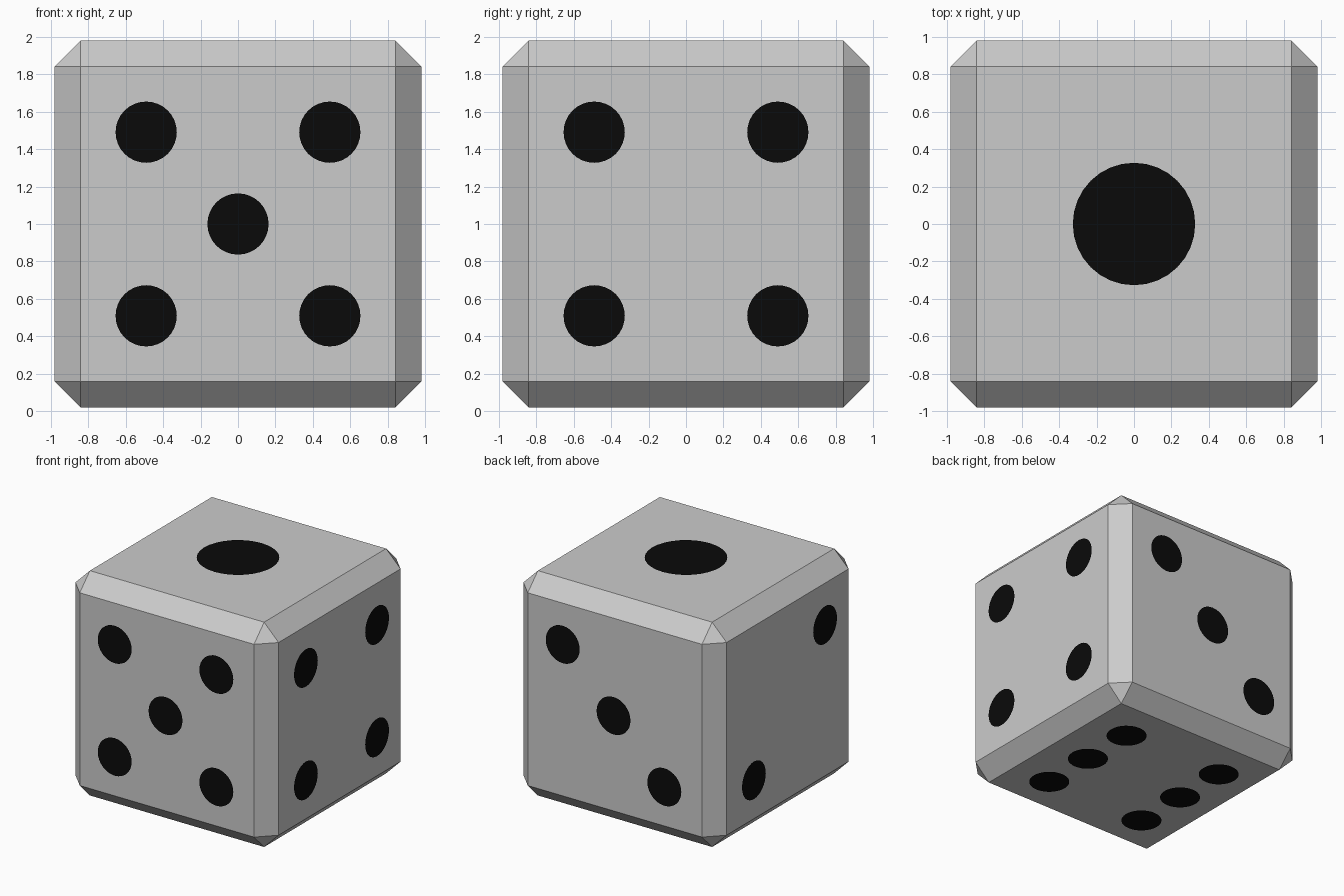
import bpy, bmesh
from mathutils import Vector, Matrix

if "Cube" in bpy.data.objects:
    bpy.data.objects.remove(bpy.data.objects["Cube"])

HALF, CHAMFER = 0.9815, 0.14     # body half size and edge chamfer
FLOAT = 1.0                      # distance of the flat pips from the centre
D, R = 0.491, 0.1636             # pip spacing and radius
CENTRE = Vector((0, 0, 1))

black = bpy.data.materials.new("pip_black")
black.diffuse_color = (0.003, 0.003, 0.003, 1)
black.use_nodes = True
black.node_tree.nodes["Principled BSDF"].inputs["Base Color"].default_value = black.diffuse_color


def add_object(name, bm, material=None):
    mesh = bpy.data.meshes.new(name)
    bm.to_mesh(mesh)
    bm.free()
    if material:
        mesh.materials.append(material)
    obj = bpy.data.objects.new(name, mesh)
    bpy.context.collection.objects.link(obj)
    return obj


# Chamfered cube body
bm = bmesh.new()
bmesh.ops.create_cube(bm, size=2 * HALF)
bmesh.ops.bevel(bm, geom=bm.edges[:], offset=CHAMFER, segments=1,
                affect='EDGES', profile=0.5)
body = add_object("die_body", bm)
body.location = CENTRE


def add_pips(name, right, up, spots, radius=R):
    """Flat discs floating just off one face; spots are in viewer right/up units."""
    right, up = Vector(right), Vector(up)
    normal = right.cross(up)
    basis = Matrix((right, up, normal)).transposed().to_4x4()
    bm = bmesh.new()
    for u, v in spots:
        move = Matrix.Translation((u * D, v * D, FLOAT))
        bmesh.ops.create_circle(bm, cap_ends=True, segments=32,
                                radius=radius, matrix=basis @ move)
    # Turn every disc outward
    for f in bm.faces:
        f.normal_update()
        if f.normal.dot(normal) < 0:
            f.normal_flip()
    add_object(name, bm, black).location = CENTRE


# Pip layouts
corners = [(u, v) for u in (-1, 1) for v in (-1, 1)]
Z = (0, 0, 1)
add_pips("top_pip", (1, 0, 0), (0, 1, 0), [(0, 0)], 2 * R)
add_pips("left_pips", (0, -1, 0), Z, [(1, 1), (-1, -1)])
add_pips("back_pips", (-1, 0, 0), Z, [(-1, 1), (0, 0), (1, -1)])
add_pips("right_pips", (0, 1, 0), Z, corners)
add_pips("front_pips", (1, 0, 0), Z, corners + [(0, 0)])
add_pips("bottom_pips", (-1, 0, 0), (0, 1, 0), corners + [(-1, 0), (1, 0)])
